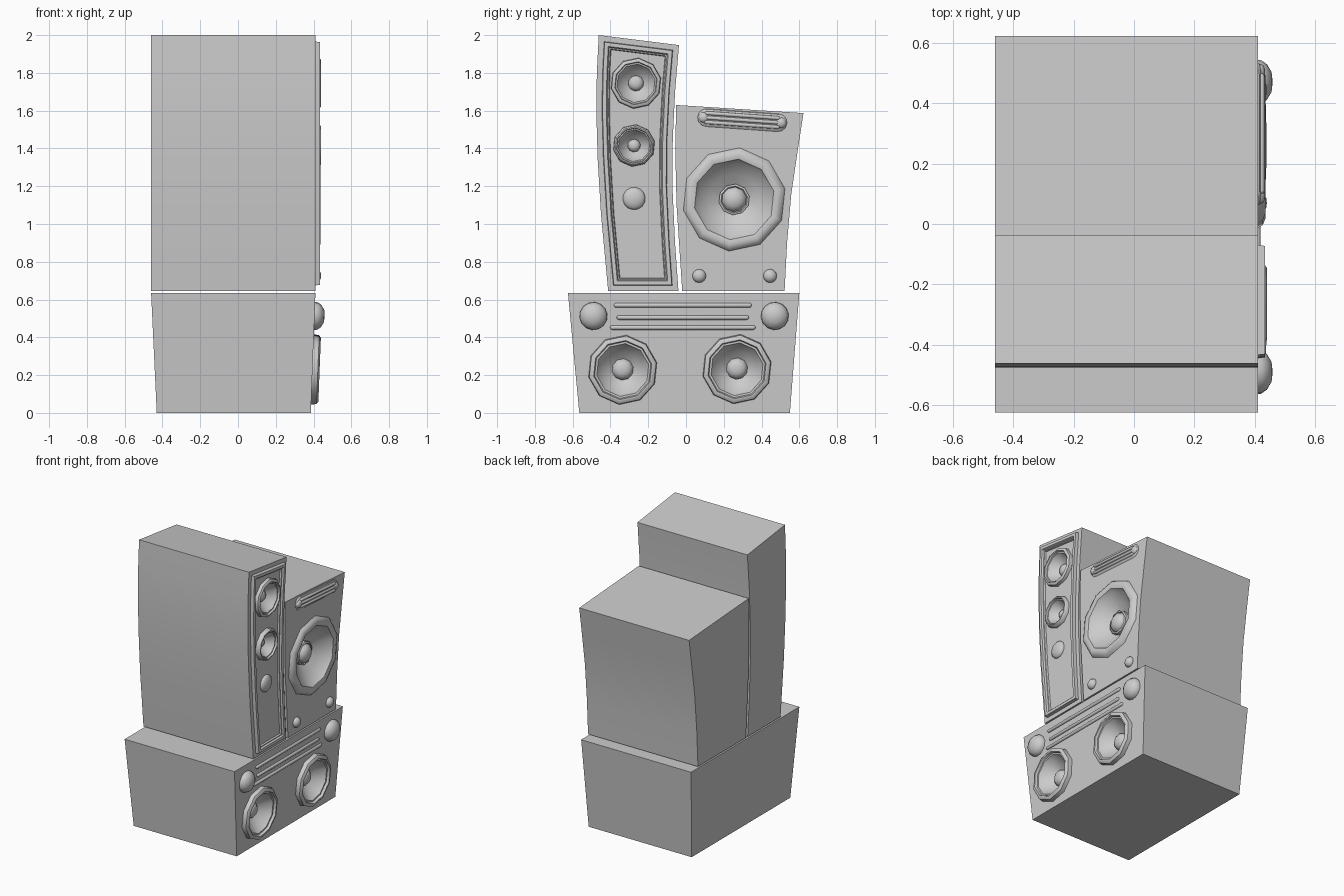
import bpy, bmesh
from math import cos, sin, pi, radians
from mathutils import Matrix, Vector

if "Cube" in bpy.data.objects:
    bpy.data.objects.remove(bpy.data.objects["Cube"])

FRONT, BACK, PHASE, SIDES = 0.41, -0.46, radians(84), 10


def finish(name, bm):
    me = bpy.data.meshes.new(name)
    bm.to_mesh(me)
    bm.free()
    ob = bpy.data.objects.new(name, me)
    bpy.context.collection.objects.link(ob)
    bpy.ops.object.select_all(action='DESELECT')
    ob.select_set(True)
    bpy.context.view_layer.objects.active = ob
    bpy.ops.object.shade_smooth_by_angle(angle=radians(40))
    return ob


def lathe(name, profile, matrix, n=SIDES):
    """Revolve (radius, x) points about the local x axis."""
    bm = bmesh.new()
    vs = [bm.verts.new((x, r * cos(PHASE), r * sin(PHASE))) for r, x in profile]
    es = [bm.edges.new(p) for p in zip(vs, vs[1:])]
    bmesh.ops.spin(bm, geom=vs + es, cent=(0, 0, 0), axis=(1, 0, 0),
                   angle=2 * pi, steps=n, use_merge=True)
    bmesh.ops.remove_doubles(bm, verts=bm.verts[:], dist=1e-5)
    bmesh.ops.recalc_face_normals(bm, faces=bm.faces[:])
    bm.normal_update()

    def score(f):
        c = f.calc_center_median()
        return c.x - 10 * (c.y ** 2 + c.z ** 2) ** 0.5
    if max(bm.faces, key=score).normal.x < 0:
        bmesh.ops.reverse_faces(bm, faces=bm.faces[:])
    bm.transform(matrix)
    return finish(name, bm)


def cabinet(name, outline, holes, front_slope=0.0, back_slope=0.0, insets=()):
    """Extruded (y, z) outline with stepped front and round driver openings."""
    top = max(z for _, z in outline)
    bm = bmesh.new()
    fv = [bm.verts.new((FRONT - front_slope * (top - z), y, z)) for y, z in outline]
    bv = [bm.verts.new((BACK + back_slope * (top - z), y, z)) for y, z in outline]
    face = bm.faces.new(fv)
    bm.faces.new(bv[::-1])
    for i in range(len(fv)):
        j = (i + 1) % len(fv)
        bm.faces.new((fv[j], fv[i], bv[i], bv[j]))
    bmesh.ops.recalc_face_normals(bm, faces=bm.faces[:])
    bm.normal_update()
    for t, d in insets:
        bmesh.ops.inset_individual(bm, faces=[face], thickness=t, depth=d,
                                   use_even_offset=True)
        bm.normal_update()
    edges = list(face.edges)
    normal = face.normal.copy()
    bmesh.ops.delete(bm, geom=[face], context='FACES_ONLY')
    for m, r in holes:
        ring = [bm.verts.new(m @ Vector((0, r * cos(PHASE + 2 * pi * i / SIDES),
                                         r * sin(PHASE + 2 * pi * i / SIDES))))
                for i in range(SIDES)]
        edges += [bm.edges.new((ring[i], ring[i - 1])) for i in range(SIDES)]
    bmesh.ops.triangle_fill(bm, use_beauty=True, edges=edges, normal=normal)
    bmesh.ops.recalc_face_normals(bm, faces=bm.faces[:])
    return finish(name, bm)


def at(y, z, slope=0.0, top=0.635):
    """Placement on a cabinet front, following its slope."""
    return (Matrix.Translation((FRONT - slope * (top - z), y, z))
            @ Matrix.Rotation(slope, 4, 'Y'))


def driver(name, m, R, h, d):
    lathe(name, [(R, 0), (.98 * R, .75 * h), (.91 * R, h), (.85 * R, h),
                 (.82 * R, .55 * h), (.76 * R, .55 * h), (.72 * R, .2 * h),
                 (.5 * R, -.6 * d), (.31 * R, -d), (.29 * R, -.75 * d),
                 (.2 * R, -.5 * d), (.1 * R, -.42 * d), (0, -.4 * d)], m)


def dome(name, m, r, h):
    lathe(name, [(r, 0), (.98 * r, .3 * h), (.8 * r, .65 * h),
                 (.45 * r, .93 * h), (0, h)], m, 14)


def bar(name, m, length, r, flat=1.0):
    """Round-ended bar along y."""
    a = length / 2 - r
    half = [(r, a), (.87 * r, a + .5 * r), (.5 * r, a + .87 * r), (0, a + r)]
    prof = [(p, -x) for p, x in reversed(half)] + half
    lathe(name, prof, m @ Matrix.Diagonal((flat, 1, 1, 1))
          @ Matrix.Rotation(pi / 2, 4, 'Z'), 12)


# Wide base cabinet
S = 0.039
base = [at(-.335, .228, S), at(.27, .232, S)]
cabinet("base_cabinet", [(-.565, 0), (.55, 0), (.60, .635), (-.625, .635)],
        [(m, .17) for m in base], S, 0.047)
for m, side in zip(base, ("left", "right")):
    driver("base_woofer_" + side, m, .185, .038, .06)
for y, side in ((-.49, "left"), (.47, "right")):
    dome("base_dome_" + side, at(y, .513, S), .074, .054)
for i, (y, z, w) in enumerate(((-.017, .57, .73), (-.017, .505, .70), (-.017, .452, .77))):
    bar("base_vent_bar_%d" % i, at(y, z, S), w, .012)

# Tall curved cabinet with a raised frame
tall = [(at(-.265, 1.745), .135), (at(-.275, 1.415), .112)]
cabinet("tall_cabinet",
        [(-.412, .645), (-.04, .645), (-.058, .9), (-.072, 1.2), (-.07, 1.45),
         (-.058, 1.7), (-.037, 1.947), (-.462, 2.0), (-.472, 1.8), (-.475, 1.6),
         (-.468, 1.35), (-.45, 1.05)],
        [(m, .9 * r) for m, r in tall],
        insets=((.03, 0), (.003, .023), (.02, 0), (.006, -.012), (.006, 0), (.004, -.011)))
for i, (m, r) in enumerate(tall):
    driver("tall_driver_%d" % i, m, r, .03, .045)
dome("tall_tweeter", at(-.275, 1.135), .06, .028)

# Flared cabinet with one large woofer
big, R, h, d = at(.255, 1.13), .275, .026, .085
cabinet("flared_cabinet",
        [(-.02, .645), (.522, .645), (.535, .9), (.557, 1.155), (.59, 1.38),
         (.622, 1.587), (-.052, 1.63), (-.057, 1.4), (-.05, 1.1)],
        [(big, .88 * R)])
lathe("large_woofer", [(R, 0), (.96 * R, .65 * h), (.87 * R, h), (.78 * R, .75 * h),
                       (.72 * R, -.2 * h), (.5 * R, -.6 * d), (.3 * R, -d),
                       (.3 * R, -.7 * d), (.26 * R, -.65 * d), (.24 * R, -.75 * d),
                       (.22 * R, -.55 * d), (.13 * R, -.35 * d), (0, -.28 * d)], big)
for y, side in ((.07, "left"), (.445, "right")):
    dome("flared_knob_" + side, at(y, .725), .036, .03)

# Slotted vent above the large woofer
vent = at(.298, 1.55) @ Matrix.Rotation(-.07, 4, 'X')
bar("vent_plate", vent, .475, .048, .3)
for i in (-1, 0, 1):
    bar("vent_bar_%d" % (i + 1), vent @ Matrix.Translation((.012, 0, .024 * i)), .40, .01)
for y, side in ((-.205, "left"), (.205, "right")):
    dome("vent_cap_" + side, vent @ Matrix.Translation((.006, y, 0)), .028, .018)
